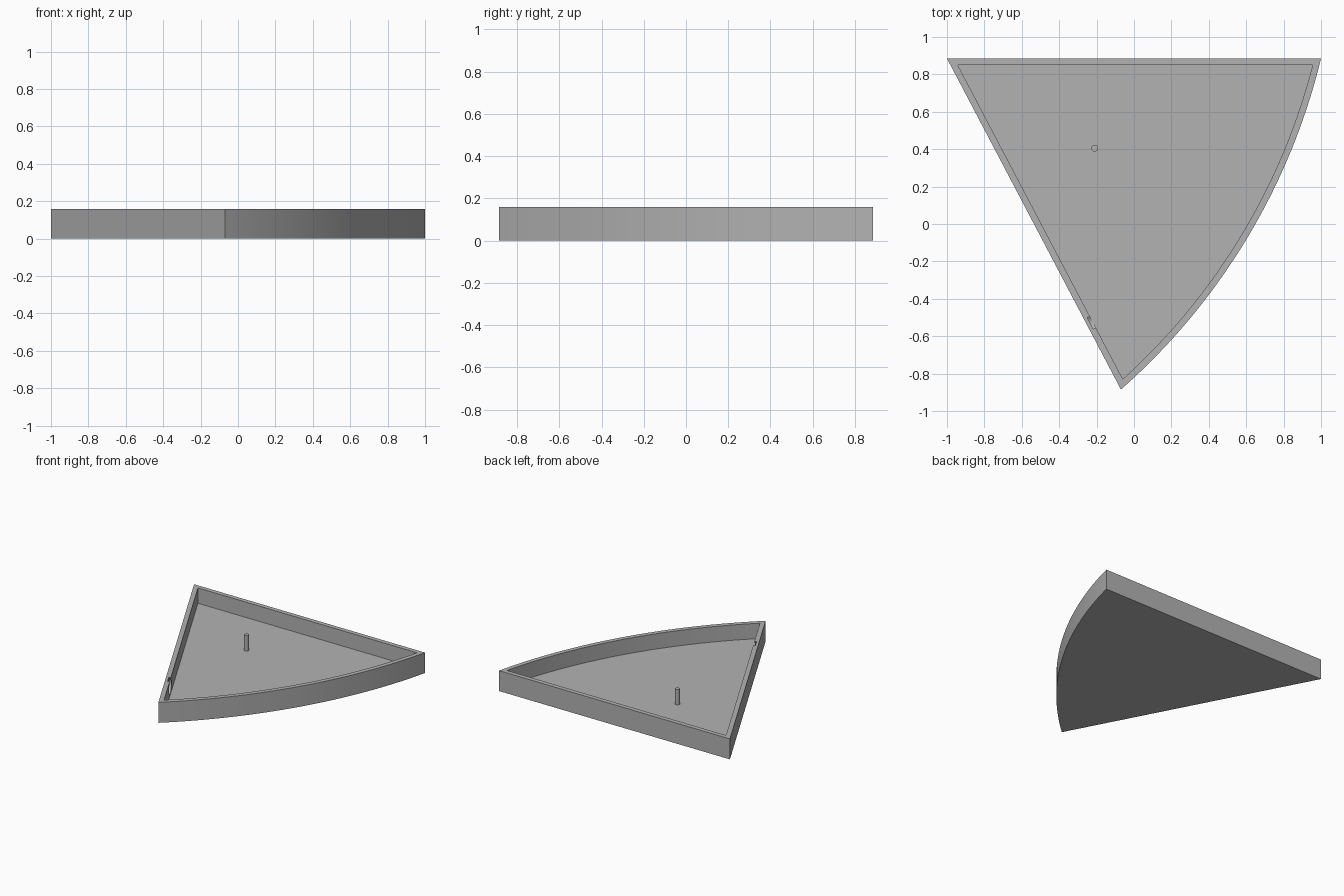
import bpy, bmesh, math
from mathutils import Vector

if "Cube" in bpy.data.objects:
    bpy.data.objects.remove(bpy.data.objects["Cube"])

HEIGHT, FLOOR, WALL, STEPS = 0.16, 0.04, 0.035, 32
A = Vector((-1, 0.885))        # back right corner
B = Vector((1, 0.885))         # back left corner
C = Vector((-0.07, -0.885))    # front corner
SAGITTA = 0.159

# circle of the curved wall
chord = B - C
out = Vector((chord.y, -chord.x)).normalized()
RADIUS = (chord.length ** 2 / 4 + SAGITTA ** 2) / (2 * SAGITTA)
CENTRE = (B + C) / 2 - out * (RADIUS - SAGITTA)
side = (C - A).normalized()
inward = Vector((-side.y, side.x))

grey = bpy.data.materials.new("Grey")
grey.use_nodes = True
colour = (0.45, 0.45, 0.45, 1)
grey.diffuse_color = colour
grey.node_tree.nodes["Principled BSDF"].inputs["Base Color"].default_value = colour


def hit_circle(p, d, r):
    """Far crossing of the ray p + u*d with the wall circle."""
    q = p - CENTRE
    b = q.dot(d)
    return p + d * (-b + math.sqrt(b * b - q.length_squared + r * r))


def outline(inset):
    """Three-sided outline with one curved side, moved inwards by inset."""
    r = RADIUS - inset
    p = A + inward * inset
    corner = p + side * ((A.y - inset - p.y) / side.y)
    front = hit_circle(corner, side, r) - CENTRE
    back = hit_circle(corner, Vector((1, 0)), r) - CENTRE
    a0, a1 = math.atan2(front.y, front.x), math.atan2(back.y, back.x)
    pts = [corner]
    for i in range(STEPS + 1):
        a = a0 + (a1 - a0) * i / STEPS
        pts.append(CENTRE + r * Vector((math.cos(a), math.sin(a))))
    return pts


def finish(name, bm):
    bmesh.ops.recalc_face_normals(bm, faces=bm.faces)
    mesh = bpy.data.meshes.new(name)
    bm.to_mesh(mesh)
    bm.free()
    mesh.materials.append(grey)
    obj = bpy.data.objects.new(name, mesh)
    bpy.context.collection.objects.link(obj)
    return obj


def smooth(obj):
    bpy.ops.object.select_all(action="DESELECT")
    obj.select_set(True)
    bpy.context.view_layer.objects.active = obj
    bpy.ops.object.shade_smooth_by_angle(angle=math.radians(30))


def cylinder(name, radius, depth, location, axis):
    bm = bmesh.new()
    bmesh.ops.create_cone(bm, cap_ends=True, segments=32, radius1=radius,
                          radius2=radius, depth=depth)
    obj = finish(name, bm)
    obj.rotation_euler = Vector((0, 0, 1)).rotation_difference(axis).to_euler()
    obj.location = location
    return obj


# open tray: outer skin, rim, inner skin and floor
bm = bmesh.new()
rings = [[bm.verts.new((p.x, p.y, z)) for p in outline(inset)]
         for inset, z in ((0, 0), (0, HEIGHT), (WALL, HEIGHT), (WALL, FLOOR))]
for low, high in zip(rings, rings[1:]):
    for i in range(len(low)):
        j = (i + 1) % len(low)
        bm.faces.new((low[i], low[j], high[j], high[i]))
bm.faces.new(rings[0][::-1])
bm.faces.new(rings[-1])
tray = finish("tray", bm)

# shallow round recess in the inner face of the straight side wall
spot = A + inward * WALL + side * 1.61
cutter = cylinder("recess_cutter", 0.062, 0.03, (spot.x, spot.y, 0.108),
                  Vector((inward.x, inward.y, 0)))
cutter.hide_render = True
cutter.display_type = "WIRE"
cut = tray.modifiers.new("recess", "BOOLEAN")
cut.operation = "DIFFERENCE"
cut.solver = "EXACT"
cut.object = cutter
bpy.context.view_layer.objects.active = tray
bpy.ops.object.modifier_apply(modifier=cut.name)
bpy.data.objects.remove(cutter)
smooth(tray)

# upright pin standing on the floor
pin_base = FLOOR - 0.01
pin = cylinder("pin", 0.018, HEIGHT - pin_base,
               (-0.21, 0.405, (HEIGHT + pin_base) / 2), Vector((0, 0, 1)))
smooth(pin)
